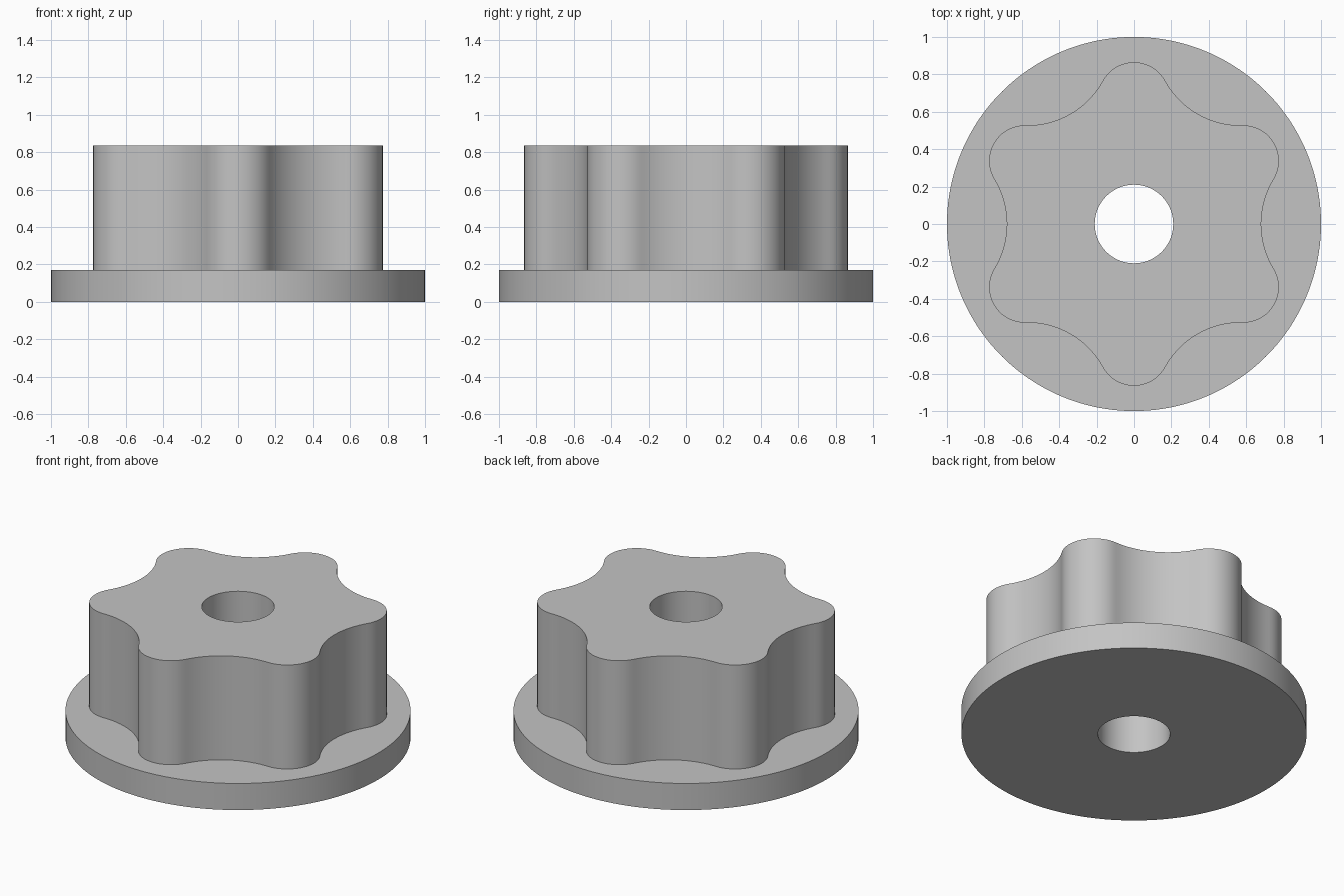
import bpy, bmesh, math
from mathutils import Vector

if "Cube" in bpy.data.objects:
    bpy.data.objects.remove(bpy.data.objects["Cube"])

LOBES = 6
FLANGE_R, HOLE_R = 1.0, 0.21
FLANGE_TOP, GRIP_TOP = 0.17, 0.835
TIP_R, TIP_C = 0.19, 0.675        # convex lobe arc: radius, centre distance
DIP_R = 0.46                      # concave arc radius between lobes
DIP_C = 0.68 + DIP_R


def polar(r, a):
    return Vector((r * math.cos(a), r * math.sin(a)))


def half_lobe(n_tip=9, n_dip=9):
    """Points from a lobe tip (on +x) to the middle of the next dip."""
    tip, dip = Vector((TIP_C, 0)), polar(DIP_C, math.pi / LOBES)
    to_dip = dip - tip
    a = math.atan2(to_dip.y, to_dip.x)
    pts = [tip + polar(TIP_R, a * i / n_tip) for i in range(n_tip + 1)]
    start, end = a + math.pi, math.pi + math.pi / LOBES
    pts += [dip + polar(DIP_R, start + (end - start) * i / n_dip)
            for i in range(1, n_dip + 1)]
    return pts


# Wavy grip outline: mirror the half lobe and repeat it around the axis
half = half_lobe()
lobe = [Vector((p.x, -p.y)) for p in reversed(half[1:])] + half[:-1]
outline = []
for k in range(LOBES):
    c, s = (math.cos(math.pi / 2 + k * math.tau / LOBES),
            math.sin(math.pi / 2 + k * math.tau / LOBES))
    outline += [Vector((p.x * c - p.y * s, p.x * s + p.y * c)) for p in lobe]
hole = [p.normalized() * HOLE_R for p in outline]
rim = [p.normalized() * FLANGE_R for p in outline]

# Closed loft: underside, flange edge, flange top, grip wall, grip top, bore
sections = [(hole, 0), (rim, 0), (rim, FLANGE_TOP), (outline, FLANGE_TOP),
            (outline, GRIP_TOP), (hole, GRIP_TOP)]
bm = bmesh.new()
rings = [[bm.verts.new((p.x, p.y, z)) for p in pts] for pts, z in sections]
n = len(outline)
for j, low in enumerate(rings):
    high = rings[(j + 1) % len(rings)]
    for i in range(n):
        bm.faces.new((low[i], low[(i + 1) % n], high[(i + 1) % n], high[i]))
bmesh.ops.recalc_face_normals(bm, faces=bm.faces)
mesh = bpy.data.meshes.new("flanged_knob")
bm.to_mesh(mesh)
bm.free()

knob = bpy.data.objects.new("flanged_knob", mesh)
bpy.context.collection.objects.link(knob)
grey = bpy.data.materials.new("light grey")
grey.diffuse_color = (0.55, 0.55, 0.55, 1)
grey.use_nodes = True
grey.node_tree.nodes["Principled BSDF"].inputs["Base Color"].default_value = grey.diffuse_color
mesh.materials.append(grey)

# Smooth walls with crisp rims
bpy.context.view_layer.objects.active = knob
knob.select_set(True)
bpy.ops.object.shade_smooth_by_angle(angle=math.radians(30))
